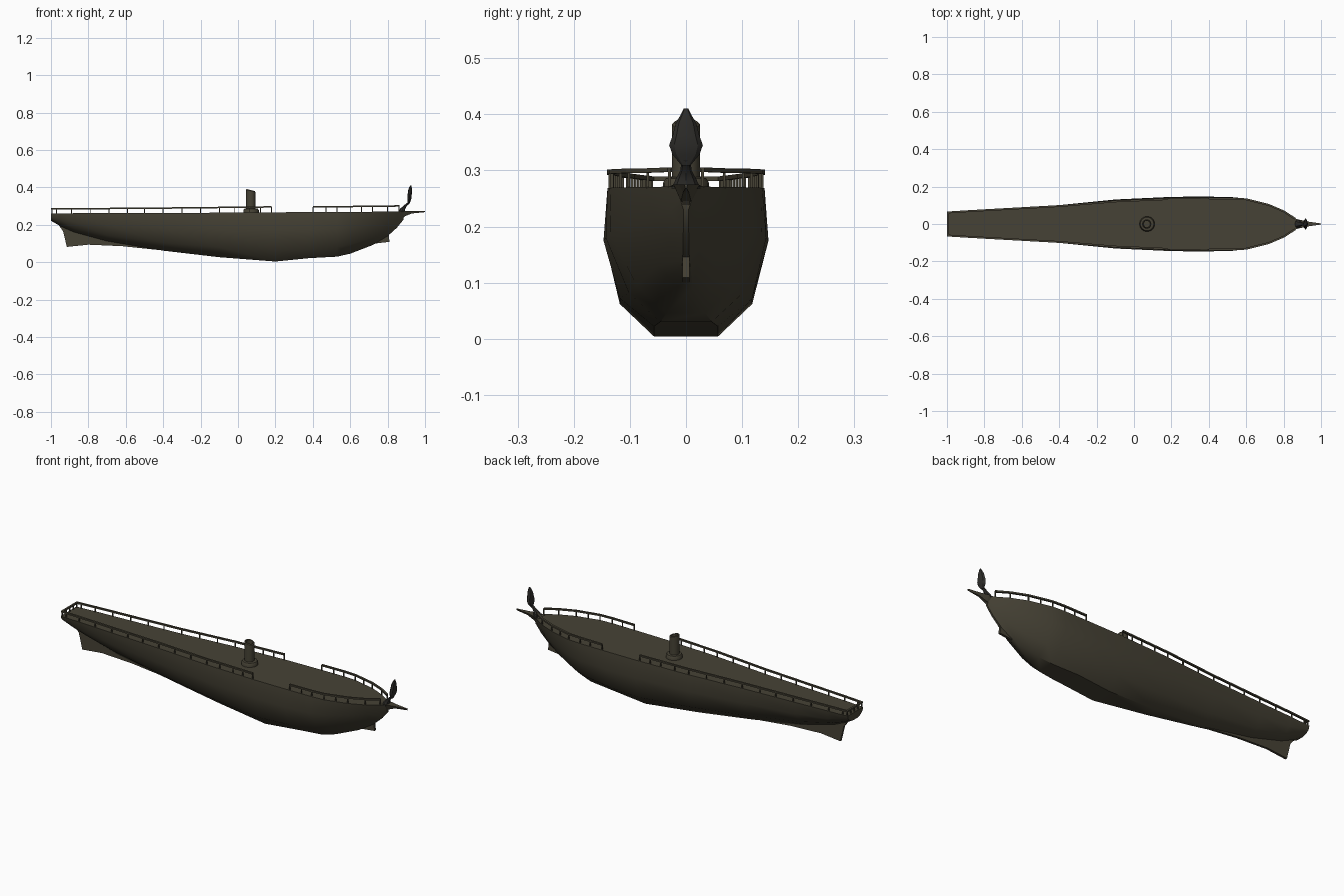
import bpy, bmesh, math
from mathutils import Vector

if "Cube" in bpy.data.objects:
    bpy.data.objects.remove(bpy.data.objects["Cube"])


def material(name, rgb):
    m = bpy.data.materials.new(name)
    m.diffuse_color = (*rgb, 1)
    m.use_nodes = True
    m.node_tree.nodes["Principled BSDF"].inputs["Base Color"].default_value = m.diffuse_color
    return m


OLIVE = material("weathered olive", (0.062, 0.055, 0.036))
DARK = material("dark bronze", (0.028, 0.027, 0.024))


def finish(name, bm, mat, smooth=None):
    bmesh.ops.recalc_face_normals(bm, faces=bm.faces)
    me = bpy.data.meshes.new(name)
    bm.to_mesh(me)
    bm.free()
    ob = bpy.data.objects.new(name, me)
    bpy.context.collection.objects.link(ob)
    me.materials.append(mat)
    if smooth:
        bpy.ops.object.select_all(action='DESELECT')
        ob.select_set(True)
        bpy.context.view_layer.objects.active = ob
        bpy.ops.object.shade_smooth_by_angle(angle=math.radians(smooth))
    return ob


def loft(name, rings, mat, smooth=None, closed_ends=True):
    """Skin a list of closed rings of points."""
    bm = bmesh.new()
    vs = [[bm.verts.new(p) for p in r] for r in rings]
    n = len(rings[0])
    for a, b in zip(vs, vs[1:]):
        for i in range(n):
            j = (i + 1) % n
            bm.faces.new((a[i], a[j], b[j], b[i]))
    if closed_ends:
        bm.faces.new(vs[0])
        bm.faces.new(vs[-1])
    return finish(name, bm, mat, smooth)


def plate(name, outline, half, mat):
    """Thin upright plate along the centreline from an x-z outline."""
    return loft(name, [[(x, s * half, z) for x, z in outline] for s in (-1, 1)], mat)


# Hull stations: x, keel half width and z, bilge y z, widest y z, deck y z
stations = [
    (-1.00, .020, .222, .045, .230, .060, .243, .065, .261),
    (-0.95, .008, .193, .040, .207, .062, .230, .069, .261),
    (-0.88, .006, .162, .036, .182, .064, .215, .073, .262),
    (-0.70, .006, .113, .046, .145, .078, .197, .083, .262),
    (-0.40, .010, .062, .066, .105, .101, .185, .100, .263),
    (-0.10, .030, .027, .096, .080, .131, .178, .125, .265),
    (0.20, .057, .004, .118, .062, .145, .175, .138, .267),
    (0.38, .057, .022, .118, .072, .147, .175, .140, .268),
    (0.53, .046, .030, .102, .082, .143, .180, .140, .269),
    (0.60, .034, .046, .088, .095, .134, .186, .136, .269),
    (0.72, .012, .092, .052, .130, .094, .202, .106, .270),
    (0.80, .006, .140, .026, .170, .056, .217, .072, .270),
    (0.85, .005, .185, .012, .200, .026, .228, .040, .271),
    (0.885, .004, .228, .007, .238, .011, .252, .016, .272),
]
rings = []
for x, ky, kz, by, bz, wy, wz, dy, dz in stations:
    side = [(ky, kz), (by, bz), (wy, wz), (dy, dz)]
    rings.append([(x, y, z) for y, z in side] + [(x, -y, z) for y, z in reversed(side)])
loft("hull", rings, OLIVE, 40)

# Keel fins
plate("stern_skeg", [(-.97, .215), (-.935, .165), (-.915, .082), (-.80, .094),
                     (-.62, .086), (-.40, .063), (-.45, .09), (-.70, .13), (-.9, .19)], .006, OLIVE)
plate("bow_fin", [(.60, .065), (.66, .092), (.81, .109), (.806, .15), (.84, .185),
                  (.895, .25), (.86, .25), (.72, .13)], .006, OLIVE)

# Bowsprit: tapered beak ahead of the deck
beak = [(.85, .028, .245, .272), (.89, .022, .245, .275), (.93, .013, .261, .275), (1.0, .003, .268, .275)]
loft("bowsprit", [[(x, -w, t), (x, w, t), (x, w * .4, b), (x, -w * .4, b)]
                  for x, w, b, t in beak], OLIVE)


def deck_at(x):
    """Half width and height of the deck edge at x."""
    for a, b in zip(stations, stations[1:]):
        if a[0] <= x <= b[0]:
            t = (x - a[0]) / (b[0] - a[0])
            return a[7] + (b[7] - a[7]) * t, a[8] + (b[8] - a[8]) * t
    return stations[-1][7:]


def box(bm, centre, size):
    r = bmesh.ops.create_cube(bm, size=1)
    for v in r["verts"]:
        v.co = Vector(centre) + Vector([c * s for c, s in zip(v.co, size)])


def rail(name, xs, rise0, rise1, sides=(-1, 1), closed=False):
    """Handrail with posts following the deck edge on both sides."""
    def point(x, s):
        w, z = deck_at(x)
        t = (x - xs[0]) / (xs[-1] - xs[0])
        return Vector((x, s * max(w - .004, .018), z + rise0 + (rise1 - rise0) * t))
    if closed:
        paths = [[point(x, -1) for x in reversed(xs)] + [point(x, 1) for x in xs]]
    else:
        paths = [[point(x, s) for x in xs] for s in sides]
    for k, path in enumerate(paths):
        sections = []
        for i, p in enumerate(path):
            d0 = (path[i] - path[max(i - 1, 0)]).normalized()
            d1 = (path[min(i + 1, len(path) - 1)] - path[i]).normalized()
            d = (d0 + d1).normalized()
            n = Vector((-d.y, d.x, 0)).normalized()
            half = .005 / max(n.dot(Vector((-d1.y, d1.x, 0)) if d1.length else n), .6)
            sections.append([p + n * a * half + Vector((0, 0, b * .004))
                             for a, b in ((-1, -1), (1, -1), (1, 1), (-1, 1))])
        loft(f"{name}_{k + 1}", sections, OLIVE)
    bm = bmesh.new()
    for p in (p for path in paths for p in path):
        base = deck_at(p.x)[1] - .002
        box(bm, (p.x, p.y, (p.z + base) / 2), (.005, .005, p.z - base))
    if closed:
        for y in (-.03, 0, .03):
            p = point(xs[0], 0)
            box(bm, (p.x, y, (p.z + .258) / 2), (.005, .005, p.z - .258))
    finish(f"{name}_posts", bm, OLIVE)


rail("stern_rail", [-.994, -.97, -.89, -.79, -.69, -.59, -.5, -.4, -.3, -.2, -.1, -.02, .06, .12, .18],
     .024, .029, closed=True)
rail("bow_rail", [.4, .47, .53, .6, .66, .72, .8, .86], .028, .03)


def turned(name, cx, profile, mat, n=16, tilt=0):
    """Lathe a radius-height profile about a vertical axis; tilt slopes the top."""
    loft(name, [[(cx + r * math.cos(a), r * math.sin(a), z - tilt * k * r * math.cos(a))
                 for a in (2 * math.pi * i / n for i in range(n))]
                for r, z, k in profile], mat, 35)


# Funnel with a base collar and a hollow, sloped mouth
turned("funnel_collar", .07, [(.041, .262, 0), (.041, .278, 0), (.036, .286, 0), (.026, .288, 0)], OLIVE)
turned("funnel", .068, [(.025, .264, 0), (.025, .382, 1), (.021, .386, 1), (.017, .384, 1), (.017, .36, 0)],
       OLIVE, tilt=.25)


def blob(name, parts, mat):
    """Six-sided tapered form from x, z, half depth, half width rows."""
    loft(name, [[(x + d * math.cos(a), w * math.sin(a), z)
                 for a in (math.pi * i / 4 for i in range(8))]
                for x, z, d, w in parts], mat, 30)


# Figurehead: flared curved stem and a leaf-shaped head
blob("figurehead_stem", [(.875, .268, .018, .026), (.88, .285, .014, .018),
                         (.892, .300, .010, .010), (.912, .318, .008, .008)], DARK)
blob("figurehead", [(.910, .309, .005, .008), (.914, .328, .009, .024), (.917, .345, .011, .030),
                    (.918, .362, .011, .024), (.920, .385, .010, .018), (.922, .400, .007, .009),
                    (.924, .410, .003, .004)], DARK)
